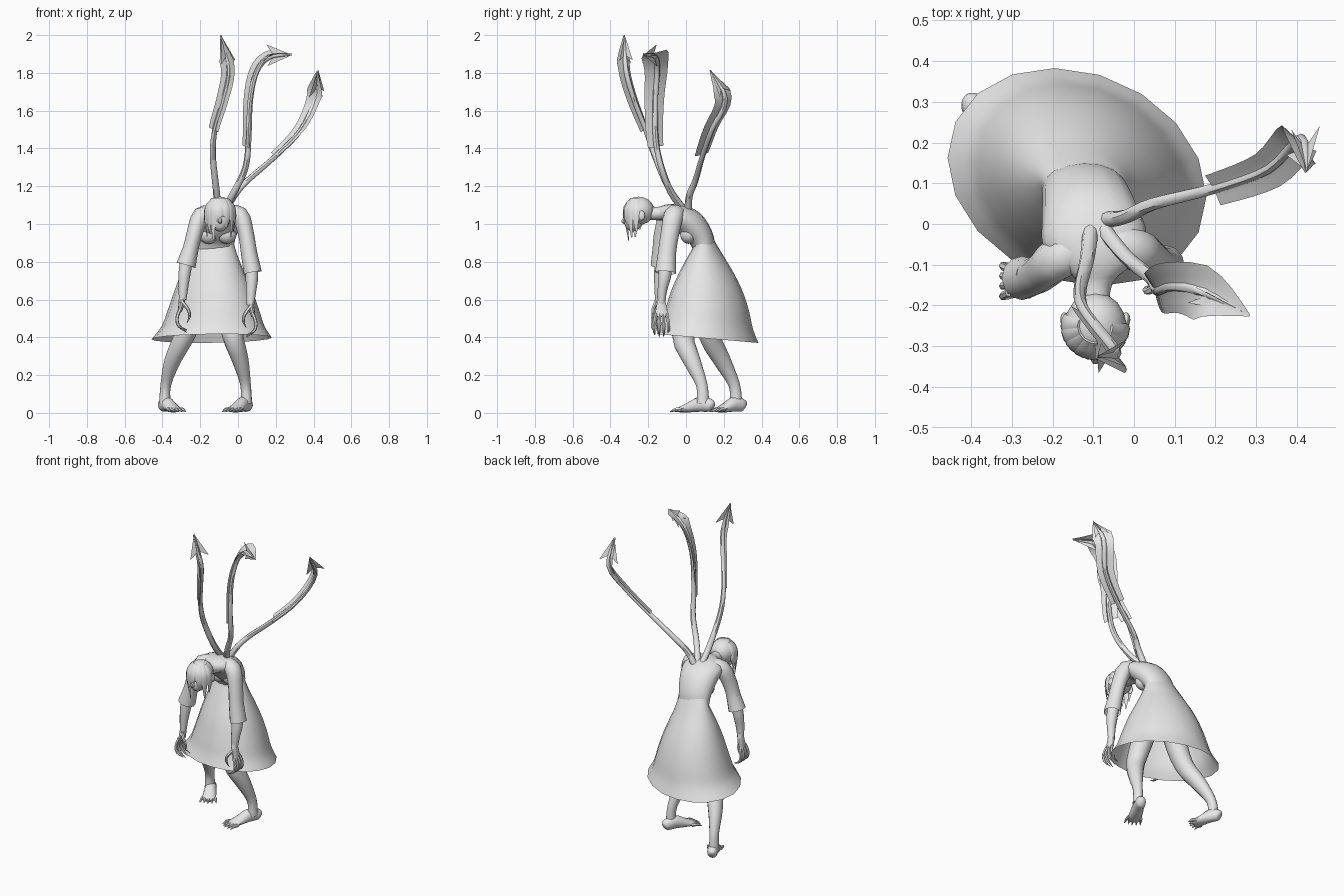
import bpy, bmesh, math
from mathutils import Vector

GREY = bpy.data.materials.new("pale_grey")
GREY.diffuse_color = (0.8, 0.8, 0.8, 1)
X, Y, Z = Vector((1, 0, 0)), Vector((0, 1, 0)), Vector((0, 0, 1))


def make(name, verts, faces):
    me = bpy.data.meshes.new(name)
    me.from_pydata([tuple(v) for v in verts], [], faces)
    bm = bmesh.new()
    bm.from_mesh(me)
    bmesh.ops.recalc_face_normals(bm, faces=bm.faces)
    bm.to_mesh(me)
    bm.free()
    me.materials.append(GREY)
    ob = bpy.data.objects.new(name, me)
    bpy.context.collection.objects.link(ob)
    return ob


def smooth_path(pts, sub):
    """Catmull-Rom through tuples of any length."""
    P = [Vector(p) for p in pts]
    P = [2 * P[0] - P[1]] + P + [2 * P[-1] - P[-2]]
    out = []
    for i in range(1, len(P) - 2):
        a, b, c, d = P[i - 1:i + 3]
        for k in range(sub):
            t = k / sub
            out.append(0.5 * (2 * b + (c - a) * t + (2 * a - 5 * b + 4 * c - d) * t * t
                              + (3 * b - a - 3 * c + d) * t ** 3))
    return out + [P[-2]]


def tangent(path, i):
    a, b = path[max(i - 1, 0)], path[min(i + 1, len(path) - 1)]
    return (Vector(b[:3]) - Vector(a[:3])).normalized()


def tube(name, pts, hint=X, n=12, sub=3, caps=True, level=False, skew=0):
    """Loft of ellipses; each point is x, y, z, half width along hint, other half width."""
    path = smooth_path(pts, sub)
    verts, faces = [], []
    for i, p in enumerate(path):
        t = Z if level else tangent(path, i)
        u = (hint - t * hint.dot(t)).normalized()
        v = t.cross(u)
        for k in range(n):
            a = 2 * math.pi * k / n
            verts.append(Vector(p[:3]) + u * (p[3] * math.cos(a)) + v * (p[4] * math.sin(a + skew)))
    for i in range(len(path) - 1):
        for k in range(n):
            j = (k + 1) % n
            faces.append((i * n + k, i * n + j, i * n + n + j, i * n + n + k))
    if caps:
        faces += [tuple(range(n)), tuple(range(len(verts) - n, len(verts)))]
    return make(name, verts, faces)


def ball(name, loc, size, tilt=0):
    bm = bmesh.new()
    bmesh.ops.create_uvsphere(bm, u_segments=16, v_segments=10, radius=1)
    me = bpy.data.meshes.new(name)
    bm.to_mesh(me)
    bm.free()
    me.materials.append(GREY)
    ob = bpy.data.objects.new(name, me)
    ob.location, ob.scale, ob.rotation_euler = loc, size, (tilt, 0, 0)
    bpy.context.collection.objects.link(ob)


# Bell-shaped skirt, hem dipping at the back
skirt = tube("skirt", [(-.123, .088, .925, .095, .055), (-.126, .103, .88, .109, .066),
                       (-.13, .105, .82, .132, .1), (-.132, .108, .74, .168, .145),
                       (-.13, .11, .65, .205, .187), (-.13, .112, .55, .24, .22),
                       (-.133, .112, .46, .272, .242), (-.14, .115, .394, .318, .268)],
             n=18, caps=False, level=True, skew=-.18)
for v in skirt.data.vertices:
    if v.co.z < .6:
        v.co.z -= .085 * (v.co.y - .115) * (.6 - v.co.z) / .2

# Hunched torso, running into the neck
tube("torso", [(-.126, .1, .86, .1, .056), (-.12, .078, .93, .106, .068),
               (-.107, .022, 1.0, .12, .078), (-.097, -.04, 1.045, .128, .06),
               (-.095, -.095, 1.06, .095, .045), (-.095, -.145, 1.055, .042, .036),
               (-.095, -.22, 1.06, .036, .036)], n=16)
for x in (-.155, -.06):
    ball("bust", (x, .014, .945), (.052, .045, .05))

# Head, face and ears
ball("head", (-.095, -.25, 1.07), (.076, .082, .075))
ball("face", (-.095, -.275, 1.025), (.052, .05, .066), -.3)
tube("nose", [(-.095, -.318, 1.04, .006, .006), (-.095, -.335, 1.012, .011, .01),
              (-.095, -.315, 1.005, .004, .004)], n=6)
for s in (-1, 1):
    ball("ear", (-.095 + s * .076, -.235, 1.045), (.01, .018, .026))

# Hanging hair locks on both sides of the face
for i, deg in enumerate((-185, -162, -140, -118, -98, -62, -38, -12)):
    a = math.radians(deg)
    c, s = math.cos(a), math.sin(a)
    drop = (.97, .93, .95, .91, .99, .98, .93, .96)[i]
    tube("hair_lock", [(-.095 + .04 * c, -.25 + .04 * s, 1.135, .012, .005),
                       (-.095 + .074 * c, -.25 + .074 * s, 1.09, .021, .006),
                       (-.095 + .08 * c, -.25 + .078 * s, 1.03, .018, .005),
                       (-.095 + .072 * c, -.25 + .06 * s, drop, .004, .001)],
         hint=Vector((-s, c, 0)), n=6)


def hand(w, s):
    """Clawed hand hanging from wrist w, palm facing the body; s is the outward side."""
    x, y, z = w
    tube("palm", [(x, y, z + .02, .019, .019), (x + s * .006, y, z - .03, .016, .03),
                  (x + s * .016, y, z - .075, .011, .036)], n=10)
    for k in range(4):
        d = (k - 1.5) * .019
        long = .19 - .012 * abs(k - 1.4)
        tube("finger", [(x + s * .014, y + d, z - .06, .01, .01),
                        (x + s * .03, y + d * 1.3, z - .11, .009, .009),
                        (x + s * .02, y + d * 1.35, z - .15, .008, .008),
                        (x - s * .022, y + d * 1.2, z - long, .001, .001)], n=6)
    tube("thumb", [(x, y - .02, z - .025, .011, .011), (x - s * .03, y - .035, z - .065, .009, .009),
                   (x - s * .036, y - .03, z - .1, .007, .007),
                   (x - s * .022, y - .02, z - .135, .001, .001)], n=6)


# Arms: open sleeve, forearm, hand
tube("left_sleeve", [(-.12, -.055, 1.055, .045, .04), (-.194, -.09, 1.045, .053, .047),
                     (-.23, -.12, .95, .049, .042), (-.25, -.13, .87, .047, .042),
                     (-.275, -.133, .782, .054, .052)], hint=Y, caps=False)
tube("left_forearm", [(-.258, -.125, .88, .032, .032), (-.28, -.135, .76, .033, .033),
                      (-.288, -.143, .68, .027, .025), (-.293, -.145, .6, .02, .019)])
hand((-.293, -.14, .61), -1)
tube("right_sleeve", [(-.07, -.04, 1.055, .045, .04), (.008, -.065, 1.048, .053, .047),
                      (.042, -.085, .95, .049, .042), (.058, -.1, .85, .048, .043),
                      (.078, -.108, .742, .056, .048)], hint=Y, caps=False)
tube("right_forearm", [(.06, -.1, .85, .032, .032), (.073, -.112, .73, .034, .034),
                       (.07, -.125, .65, .027, .025), (.065, -.13, .57, .02, .019)])
hand((.065, -.13, .585), 1)


def leg(side, joints, heel, toe):
    tube(side + "_leg", joints, n=14)
    h, t = Vector(heel), Vector(toe)
    d = t - h
    w = Vector((-d.y, d.x, 0)).normalized()
    rows = [(0, .034, .014, .018), (.08, .04, .029, .034), (.35, .046, .034, .04),
            (.65, .028, .04, .026), (.85, .018, .04, .017), (.95, .013, .03, .009)]
    tube(side + "_foot", [(*(h + d * f + Z * z), a, min(b, z - .002)) for f, z, a, b in rows], hint=w)
    for k in range(5):
        o = (k - 2) * .018
        b = h + d * (.83 - .03 * abs(k - 2)) + w * o
        e = b + d * .27 + w * o * .35
        tube("clawed_toe", [(*(b + Z * .017), .01, .011), (*(b.lerp(e, .5) + Z * .018), .009, .01),
                            (*(e + Z * .006), .002, .002)], hint=w, n=6)


# Bent legs with inward turned feet
leg("right", [(-.075, .1, .78, .07, .07), (-.05, .04, .58, .066, .068), (-.028, -.015, .41, .056, .06),
              (.012, .03, .28, .044, .047), (.04, .083, .15, .028, .031), (.045, .09, .05, .03, .034)],
    (.06, .145, 0), (-.036, -.055, 0))
leg("left", [(-.165, .12, .78, .07, .07), (-.22, .11, .58, .066, .068), (-.283, .125, .41, .055, .058),
             (-.345, .19, .28, .044, .047), (-.382, .255, .15, .028, .031), (-.388, .265, .05, .03, .034)],
    (-.405, .312, 0), (-.322, .153, 0))


def tentacle(pts, start, side, w0, w1):
    """Stalk with a nearly flat blade along its upper part and a barbed tip."""
    m = len(pts) - 1
    radii = [.02 - .006 * min(1, 2 * i / m) - (.012 if i == m else 0) for i in range(m + 1)]
    tube("tentacle", [(*p, r, r) for p, r in zip(pts, radii)], n=8, sub=4)
    path = smooth_path(pts, 4)
    first = int(start * (len(path) - 1))
    verts, faces = [], []
    for i in range(first, len(path)):
        f = (i - first) / (len(path) - 1 - first)
        t = tangent(path, i)
        s = Vector(side)
        s = (s - t * s.dot(t)).normalized()
        n = t.cross(s)
        w = w0 + (w1 - w0) * f if f < .75 else (w0 + .75 * (w1 - w0)) * (1 - f) / .25 + .002
        for k in (-1, -.5, 0, .5, 1):
            verts.append(path[i] + s * (k * w) + n * (.006 + .15 * abs(k) * w))
    for r in range(len(path) - 1 - first):
        for k in range(4):
            q = r * 5 + k
            faces.append((q, q + 1, q + 6, q + 5))
    make("tentacle_blade", verts, faces)
    tip = path[-1]
    root = tip - t * .11
    barbs = [tip - t * .15 + o for o in (n * .06, s * .045, n * -.055, s * -.045)]
    make("tentacle_barb", [tip, root] + barbs, [(0, 1, k) for k in (2, 3, 4, 5)])


# Three tentacles rising from the back
tentacle([(-.105, .0, 1.06), (-.115, -.085, 1.18), (-.133, -.165, 1.36), (-.122, -.213, 1.5),
          (-.075, -.275, 1.66), (-.045, -.318, 1.82), (-.09, -.325, 2.0)], .5, (-.75, .65, 0), .034, .054)
tentacle([(-.085, -.0, 1.06), (-.02, -.08, 1.17), (.04, -.13, 1.3), (.056, -.16, 1.45),
          (.066, -.162, 1.66), (.1, -.152, 1.81), (.17, -.165, 1.885), (.285, -.225, 1.895)],
         .42, (-.4, .9, 0), .045, .085)
tentacle([(-.075, .01, 1.06), (-.02, .018, 1.15), (.05, .05, 1.23), (.2, .088, 1.36),
          (.335, .138, 1.5), (.41, .208, 1.66), (.425, .13, 1.815)], .5, (-.65, .75, 0), .042, .065)

# Smooth shading with crisp sharp edges
for ob in bpy.data.objects:
    ob.select_set(True)
bpy.context.view_layer.objects.active = skirt
bpy.ops.object.shade_smooth_by_angle(angle=math.radians(45))
